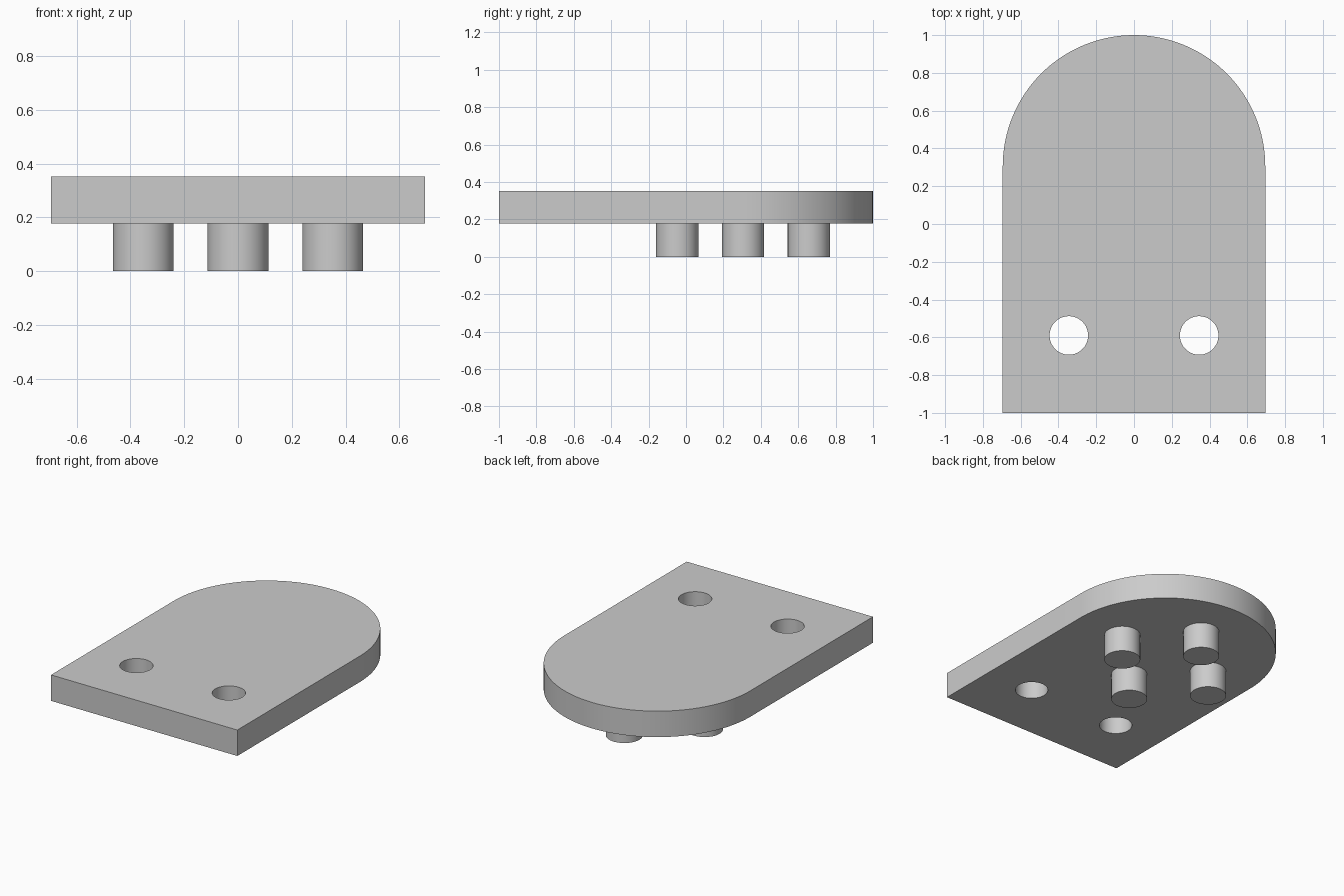
import bpy, bmesh
from math import cos, sin, pi, radians

if "Cube" in bpy.data.objects:
    bpy.data.objects.remove(bpy.data.objects["Cube"])

HALF_W, BOTTOM, TOP = 0.695, 0.177, 0.352
ARC_Y = 1 - HALF_W
PEG_STEP = 0.352

# Single plain grey
grey = bpy.data.materials.new("plain_grey")
grey.use_nodes = True
color = (0.6, 0.6, 0.6, 1)
grey.diffuse_color = color
grey.node_tree.nodes["Principled BSDF"].inputs["Base Color"].default_value = color


def finish(obj):
    obj.data.materials.clear()
    obj.data.materials.append(grey)
    bpy.ops.object.select_all(action="DESELECT")
    obj.select_set(True)
    bpy.context.view_layer.objects.active = obj
    bpy.ops.object.shade_smooth_by_angle(angle=radians(30))


def cylinder(name, x, y, z0, z1, radius):
    bpy.ops.mesh.primitive_cylinder_add(vertices=64, radius=radius, depth=z1 - z0,
                                        location=(x, y, (z0 + z1) / 2))
    obj = bpy.context.object
    obj.name = name
    return obj


# Plate: square front, semicircular back
outline = [(-HALF_W, -1), (HALF_W, -1)]
outline += [(HALF_W * cos(pi * i / 64), ARC_Y + HALF_W * sin(pi * i / 64)) for i in range(65)]
bm = bmesh.new()
base = bm.faces.new([bm.verts.new((x, y, BOTTOM)) for x, y in outline])
side = bmesh.ops.extrude_face_region(bm, geom=[base], use_keep_orig=True)
bmesh.ops.translate(bm, vec=(0, 0, TOP - BOTTOM),
                    verts=[v for v in side["geom"] if isinstance(v, bmesh.types.BMVert)])
bmesh.ops.recalc_face_normals(bm, faces=bm.faces)
mesh = bpy.data.meshes.new("plate")
bm.to_mesh(mesh)
bm.free()
plate = bpy.data.objects.new("plate", mesh)
bpy.context.collection.objects.link(plate)

# Two through holes near the front
for sign in (-1, 1):
    cutter = cylinder("hole_cutter", sign * 0.345, -0.59, 0.1, 0.45, 0.102)
    cutter.hide_render = True
    cut = plate.modifiers.new("hole", "BOOLEAN")
    cut.operation, cut.solver, cut.object = "DIFFERENCE", "EXACT", cutter
    bpy.context.view_layer.objects.active = plate
    bpy.ops.object.modifier_apply(modifier=cut.name)
    bpy.data.objects.remove(cutter)
finish(plate)

# Four pegs in a diamond around the arc centre
for name, dx, dy in (("front_peg", 0, -1), ("back_peg", 0, 1),
                     ("left_peg", 1, 0), ("right_peg", -1, 0)):
    finish(cylinder(name, dx * PEG_STEP, ARC_Y + dy * PEG_STEP, 0, BOTTOM, 0.113))
